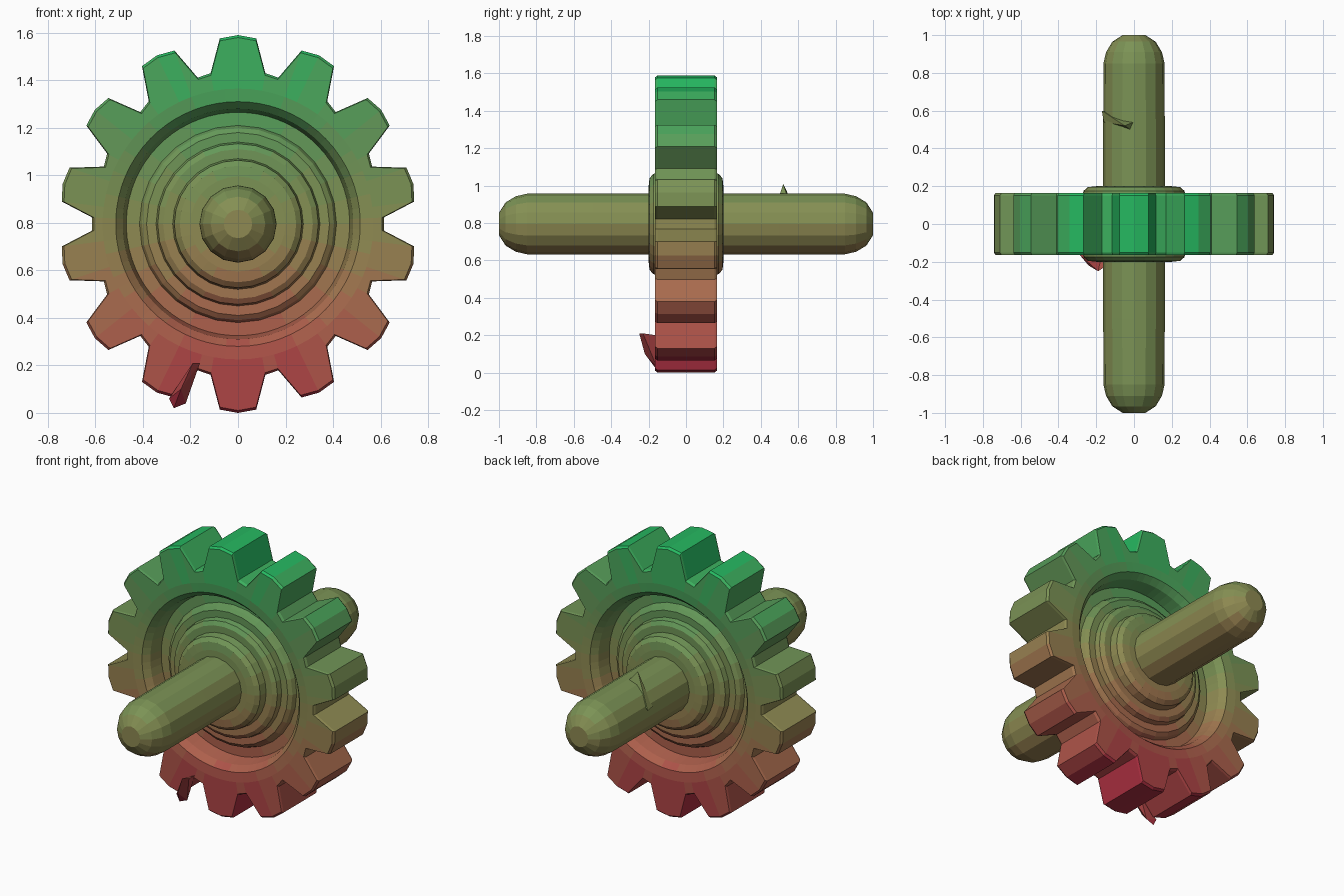
import bpy, bmesh
from math import sin, cos, radians, pi

if "Cube" in bpy.data.objects:
    bpy.data.objects.remove(bpy.data.objects["Cube"])

ZC = 0.795      # axle height
TEETH = 14

# Height gradient: red at the bottom, olive in the middle, green on top
STOPS = [(0.0, (0.42, 0.015, 0.05)), (0.4, (0.42, 0.13, 0.075)), (0.8, (0.25, 0.27, 0.085)),
         (1.2, (0.11, 0.32, 0.10)), (1.6, (0.006, 0.5, 0.12))]
BANDS = 16


def gradient(z):
    for (z0, c0), (z1, c1) in zip(STOPS, STOPS[1:]):
        if z <= z1:
            t = (z - z0) / (z1 - z0)
            return [a + (b - a) * t for a, b in zip(c0, c1)] + [1]
    return [*STOPS[-1][1], 1]


materials = []
for i in range(BANDS):
    m = bpy.data.materials.new(f"height_tint_{i}")
    m.diffuse_color = gradient((i + 0.5) * 1.6 / BANDS)
    m.use_nodes = True
    m.node_tree.nodes["Principled BSDF"].inputs["Base Color"].default_value = m.diffuse_color
    materials.append(m)


def finish(name, bm):
    bmesh.ops.recalc_face_normals(bm, faces=bm.faces[:])
    for f in bm.faces:
        z = f.calc_center_median().z
        f.material_index = max(0, min(BANDS - 1, int(z / 1.6 * BANDS)))
    me = bpy.data.meshes.new(name)
    bm.to_mesh(me)
    bm.free()
    for m in materials:
        me.materials.append(m)
    ob = bpy.data.objects.new(name, me)
    bpy.context.collection.objects.link(ob)
    return ob


def loft(name, rings, closed=False):
    """Skin a list of (outline, y); an outline is a list of (angle, radius)."""
    bm = bmesh.new()
    loops = [[bm.verts.new((r * cos(a), y, ZC + r * sin(a))) for a, r in outline]
             for outline, y in rings]
    pairs = list(zip(loops, loops[1:]))
    if closed:
        pairs.append((loops[-1], loops[0]))
    else:
        bm.faces.new(loops[0])
        bm.faces.new(loops[-1])
    n = len(loops[0])
    for p, q in pairs:
        for i in range(n):
            j = (i + 1) % n
            bm.faces.new((p[i], p[j], q[j], q[i]))
    return finish(name, bm)


def circle(r, n):
    return [(2 * pi * i / n, r) for i in range(n)]


# Tooth outline: (degrees from tooth centre, radius)
TOOTH = [(-10.3, 0.645), (-5.6, 0.785), (0, 0.795), (5.6, 0.785), (10.3, 0.645)]


def toothed(scale=1.0, fixed=None):
    pts = []
    for k in range(TEETH):
        centre = radians(90 + k * 360 / TEETH)
        squash = 0.95 + 0.05 * sin(centre) ** 2     # gear is slightly narrow in x
        for d, r in TOOTH:
            pts.append((centre + radians(d), fixed or r * squash * scale))
    return pts


# Gear wheel with softened tooth edges and a recessed centre
half = [(toothed(fixed=0.47), 0.05), (toothed(fixed=0.485), 0.125), (toothed(fixed=0.515), 0.16),
        (toothed(fixed=0.57), 0.165), (toothed(0.987), 0.165), (toothed(), 0.152)]
loft("gear_wheel", half + [(o, -y) for o, y in reversed(half)], closed=True)

# Stepped hub, mirrored front to back
STEPS = [(0.15, 0.2), (0.20, 0.2), (0.245, 0.195), (0.268, 0.175), (0.275, 0.13), (0.315, 0.13),
         (0.338, 0.115), (0.345, 0.085), (0.385, 0.085), (0.405, 0.07), (0.415, 0.045), (0.49, 0.045)]
hub = [(circle(r, 28), y) for r, y in STEPS]
loft("stepped_hub", hub + [(o, -y) for o, y in reversed(hub)], closed=True)

# Round-ended axle
END = [(0.06, 1.0), (0.115, 0.965), (0.148, 0.91), (0.162, 0.85), (0.163, 0.5), (0.163, 0.2)]
axle = [(circle(r, 16), y) for r, y in END]
loft("axle", axle + [(o, -y) for o, y in reversed(axle)])


# Small burrs of loose metal
def chip(name, points):
    bm = bmesh.new()
    for p in points:
        bm.verts.new(p)
    bmesh.ops.convex_hull(bm, input=bm.verts[:])
    return finish(name, bm)


chip("tooth_burr", [(-0.19, -0.25, 0.21), (-0.16, -0.23, 0.21), (-0.24, -0.22, 0.10), (-0.29, -0.16, 0.06),
                    (-0.27, -0.16, 0.02), (-0.22, -0.16, 0.04), (-0.17, -0.16, 0.20)])
chip("axle_burr", [(-0.17, 0.60, 0.84), (-0.16, 0.54, 0.84), (-0.05, 0.52, 1.01),
                   (0.0, 0.54, 0.95), (-0.02, 0.50, 0.95)])
